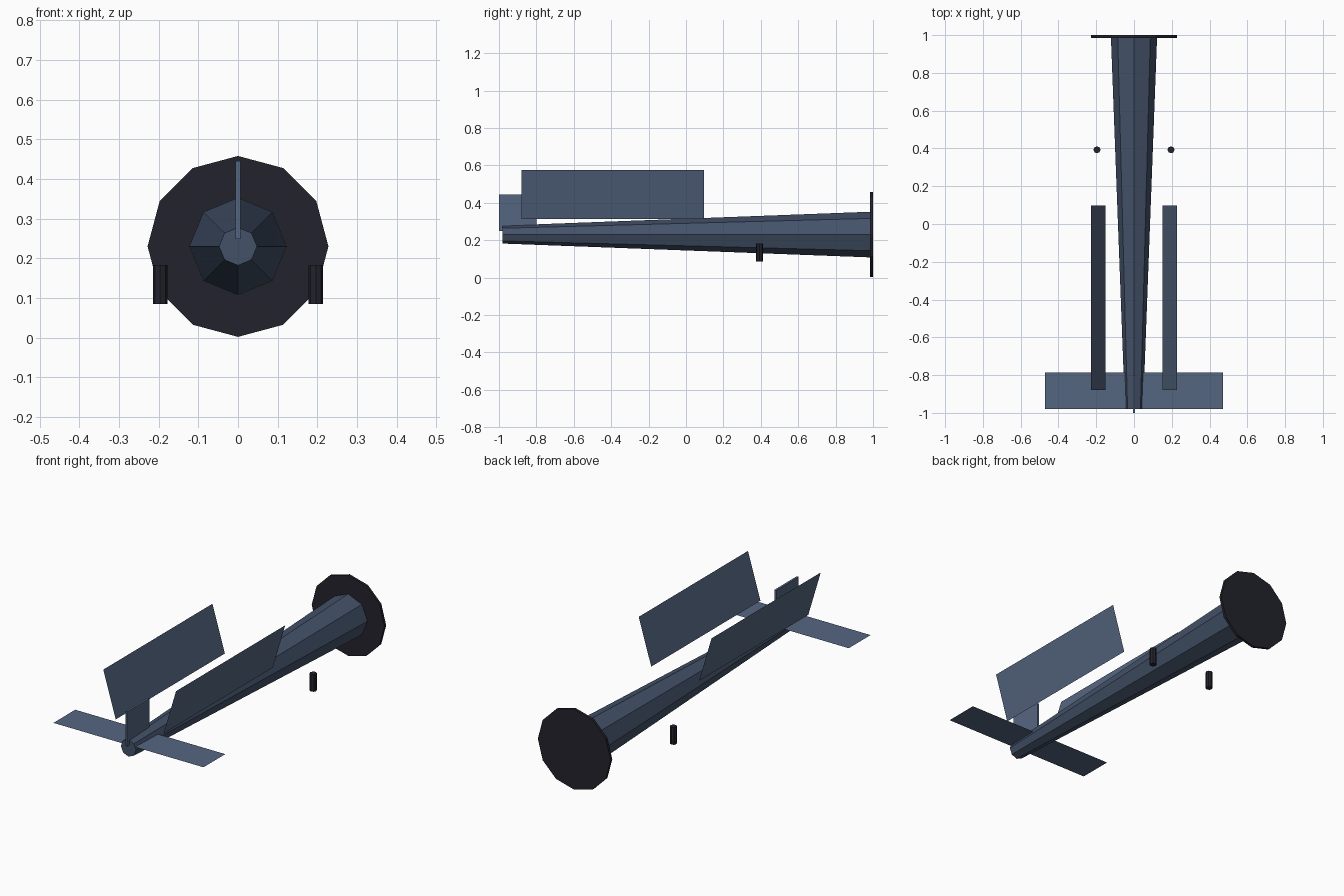
import bpy, math
from mathutils import Matrix

if "Cube" in bpy.data.objects:
    bpy.data.objects.remove(bpy.data.objects["Cube"])


def material(name, rgb):
    m = bpy.data.materials.new(name)
    m.diffuse_color = (*rgb, 1)
    m.use_nodes = True
    m.node_tree.nodes["Principled BSDF"].inputs["Base Color"].default_value = m.diffuse_color
    return m


SLATE = material("dark_slate", (0.056, 0.083, 0.141))
STEEL = material("blue_grey", (0.091, 0.133, 0.219))
BLACK = material("near_black", (0.016, 0.016, 0.025))
AXIS_Z = 0.23


def mesh_object(name, verts, faces, mat):
    me = bpy.data.meshes.new(name)
    me.from_pydata(verts, [], faces)
    me.materials.append(mat)
    ob = bpy.data.objects.new(name, me)
    bpy.context.collection.objects.link(ob)
    return ob


def prism(name, sides, r0, r1, start, end, mat, along_y=False):
    """Flat-sided tapered cylinder running up z, or back along y."""
    verts = []
    for r, h in ((r0, start), (r1, end)):
        for i in range(sides):
            a = 2 * math.pi * i / sides
            c, s = r * math.cos(a), r * math.sin(a)
            verts.append((-c, h, s) if along_y else (c, s, h))
    n = sides
    faces = [(i, (i + 1) % n, n + (i + 1) % n, n + i) for i in range(n)]
    faces += [tuple(reversed(range(n))), tuple(range(n, 2 * n))]
    return mesh_object(name, verts, faces, mat)


# Tapered fuselage and the round plate closing its wide end
prism("fuselage", 8, 0.048, 0.122, -0.98, 0.985, SLATE, True).location.z = AXIS_Z
prism("end_plate", 12, 0.228, 0.228, 0.985, 1.0, BLACK, True).location.z = AXIS_Z

# Thin horizontal stabiliser
mesh_object("stabiliser",
            [(-0.47, -0.98, 0.247), (0.47, -0.98, 0.247),
             (0.47, -0.785, 0.247), (-0.47, -0.785, 0.247)],
            [(0, 1, 2, 3)], STEEL)

# Upright fin
bpy.ops.mesh.primitive_cube_add(size=1, location=(0, -0.9, 0.347))
fin = bpy.context.object
fin.name = "fin"
fin.data.transform(Matrix.Diagonal((0.012, 0.2, 0.196, 1)))
fin.data.materials.append(STEEL)

# Paired side panels leaning outward, and small hanging posts
for side, s in (("left", -1), ("right", 1)):
    mesh_object(side + "_panel",
                [(s * 0.15, -0.88, 0.314), (s * 0.15, 0.097, 0.314),
                 (s * 0.228, 0.097, 0.575), (s * 0.228, -0.88, 0.575)],
                [(0, 1, 2, 3) if s > 0 else (3, 2, 1, 0)], STEEL)
    post = prism(side + "_post", 8, 0.0185, 0.0185, 0.085, 0.183, BLACK)
    post.location = (s * 0.196, 0.393, 0)
